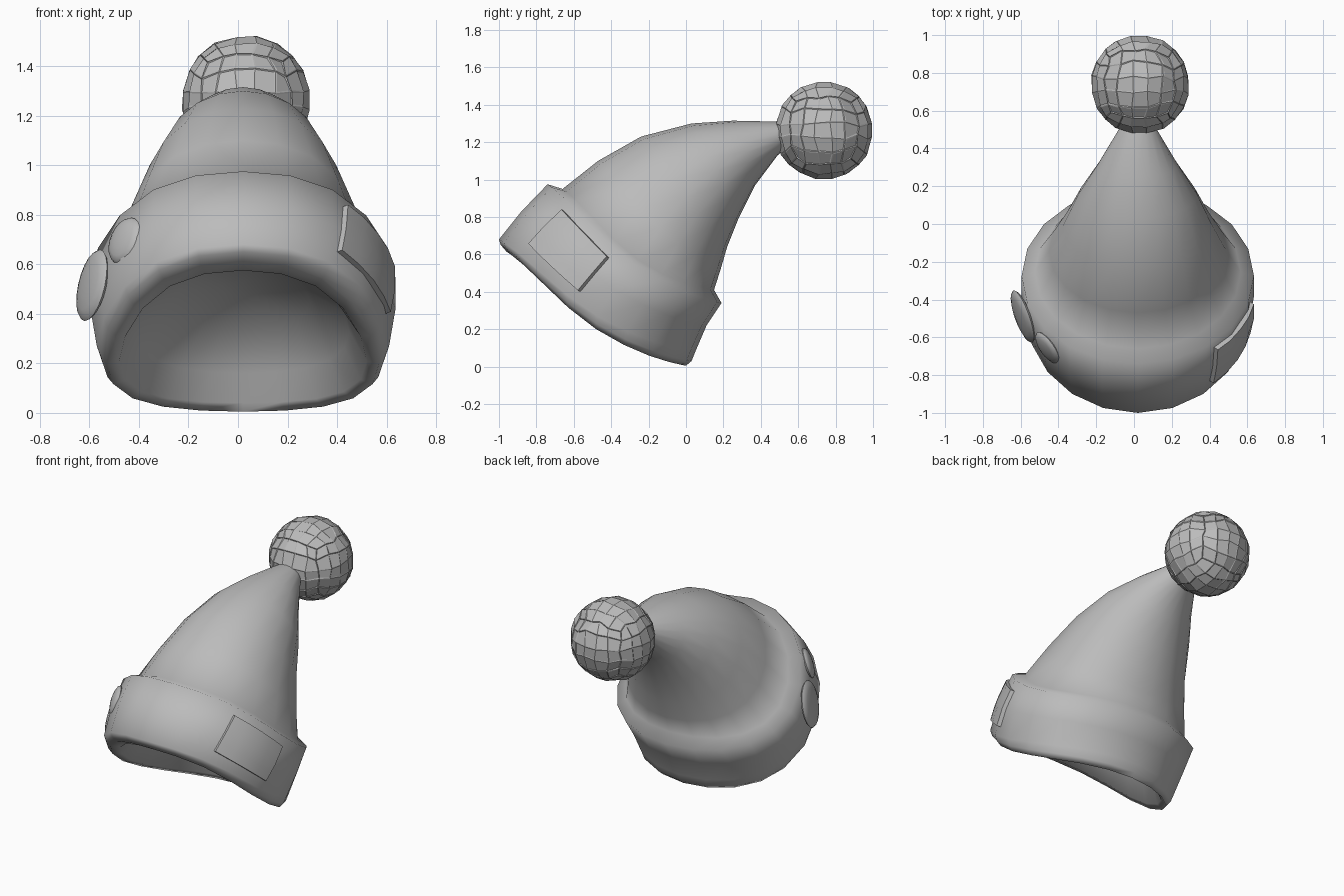
import bpy, bmesh, math, random
from mathutils import Vector
from mathutils.bvhtree import BVHTree

if "Cube" in bpy.data.objects:
    bpy.data.objects.remove(bpy.data.objects["Cube"])

random.seed(4)
SIDES = 20
CX = 0.02

wool = bpy.data.materials.new("grey wool")
wool.diffuse_color = (0.5, 0.5, 0.5, 1)
wool.use_nodes = True
wool.node_tree.nodes["Principled BSDF"].inputs["Base Color"].default_value = wool.diffuse_color


def finish(name, bm, smooth=40):
    bmesh.ops.recalc_face_normals(bm, faces=bm.faces)
    me = bpy.data.meshes.new(name)
    bm.to_mesh(me)
    bm.free()
    me.materials.append(wool)
    ob = bpy.data.objects.new(name, me)
    bpy.context.collection.objects.link(ob)
    bpy.ops.object.select_all(action='DESELECT')
    ob.select_set(True)
    bpy.context.view_layer.objects.active = ob
    if smooth:
        bpy.ops.object.shade_smooth_by_angle(angle=math.radians(smooth))
    return ob


def ring(bm, fy, fz, by, bz, w, sag):
    """Tilted oval from a front point to a back point, drooping at its sides."""
    out = []
    for i in range(SIDES):
        t = math.tau * i / SIDES
        c, s = math.cos(t), math.sin(t)
        k = (1 + c) / 2
        droop = sag * (s ** 4 if c > 0 else s * s)
        out.append(bm.verts.new((CX + w * s, by + (fy - by) * k,
                                 bz + (fz - bz) * k - droop)))
    return out


# Hat: hollow underside, rolled lip, folded cuff and drooping cone in one loft
# front y, front z, back y, back z, half width, side droop
rings = [
    (-0.40, 0.54, -0.28, 0.47, 0.08, 0.0),
    (-0.59, 0.605, -0.14, 0.335, 0.27, 0.02),
    (-0.79, 0.61, -0.03, 0.16, 0.43, 0.06),
    (-0.89, 0.575, -0.02, 0.04, 0.50, 0.10),
    (-0.96, 0.615, 0.00, 0.005, 0.55, 0.11),
    (-0.99, 0.65, 0.03, 0.03, 0.575, 0.11),
    (-1.00, 0.68, 0.05, 0.08, 0.59, 0.11),
    (-0.88, 0.83, 0.11, 0.22, 0.615, 0.11),
    (-0.74, 0.975, 0.19, 0.34, 0.615, 0.11),
    (-0.66, 0.95, 0.15, 0.41, 0.545, 0.11),
    (-0.47, 1.10, 0.185, 0.52, 0.47, 0.07),
    (-0.24, 1.23, 0.22, 0.64, 0.395, 0.03),
    (0.03, 1.30, 0.28, 0.79, 0.315, 0.0),
    (0.25, 1.315, 0.37, 0.97, 0.215, 0.0),
    (0.48, 1.31, 0.49, 1.13, 0.11, 0.0),
    (0.60, 1.29, 0.58, 1.20, 0.05, 0.0),
]
bm = bmesh.new()
loops = [ring(bm, *r) for r in rings]
for a, b in zip(loops, loops[1:]):
    for i in range(SIDES):
        j = (i + 1) % SIDES
        bm.faces.new((a[i], a[j], b[j], b[i]))
bm.faces.new(loops[0])
bm.faces.new(loops[-1])
bmesh.ops.recalc_face_normals(bm, faces=bm.faces)
surface = BVHTree.FromBMesh(bm)
finish("hat", bm, 100)

# Pompom: rounded block of uneven tiles with thin raised seams
bm = bmesh.new()
bmesh.ops.create_cube(bm, size=2)
bmesh.ops.subdivide_edges(bm, edges=bm.edges[:], cuts=4, use_grid_fill=True)
for v in bm.verts:
    p = Vector([math.tan(c * 0.72) for c in v.co]).normalized()
    p += Vector([random.uniform(-0.04, 0.04) for _ in range(3)])
    v.co = p.normalized() * (0.263 + random.uniform(-0.003, 0.003))
bmesh.ops.inset_individual(bm, faces=bm.faces[:], thickness=0.008, depth=-0.002)
bmesh.ops.translate(bm, verts=bm.verts, vec=(0.032, 0.738, 1.262))
finish("pompom", bm, 0)


# Buttons: flattened domes lying on the cuff
def button(name, centre, normal, radius):
    bm = bmesh.new()
    bmesh.ops.create_uvsphere(bm, u_segments=20, v_segments=8, radius=1)
    rot = Vector(normal).to_track_quat('Z', 'Y').to_matrix()
    for v in bm.verts:
        v.co = rot @ Vector((v.co.x * radius, v.co.y * radius, v.co.z * 0.03))
        v.co += Vector(centre)
    finish(name, bm, 60)


button("large_button", (-0.588, -0.49, 0.515), (-0.93, -0.34, 0.22), 0.148)
button("small_button", (-0.457, -0.655, 0.695), (-0.78, -0.55, 0.32), 0.098)

# Patch: square label wrapped over the side of the cuff
N = 5
c00, c10, c11, c01 = [Vector(c) for c in (
    (0.42, -0.65, 0.83), (0.60, -0.41, 0.58), (0.62, -0.57, 0.40), (0.40, -0.83, 0.65))]
out = Vector((0.8, -0.52, 0.3)).normalized()
bm = bmesh.new()
grids = []
for lift in (0.025, -0.02):
    rows = []
    for i in range(N):
        u = i / (N - 1)
        row = []
        for j in range(N):
            v = j / (N - 1)
            p = c00.lerp(c10, u).lerp(c01.lerp(c11, u), v)
            hit = surface.find_nearest(p)[0]
            row.append(bm.verts.new(hit + out * lift))
        rows.append(row)
    grids.append(rows)
for g in grids:
    for i in range(N - 1):
        for j in range(N - 1):
            bm.faces.new((g[i][j], g[i + 1][j], g[i + 1][j + 1], g[i][j + 1]))
a, b = grids
for i in range(N - 1):
    for s in (0, N - 1):
        bm.faces.new((a[i][s], a[i + 1][s], b[i + 1][s], b[i][s]))
        bm.faces.new((a[s][i], a[s][i + 1], b[s][i + 1], b[s][i]))
finish("patch", bm, 40)
